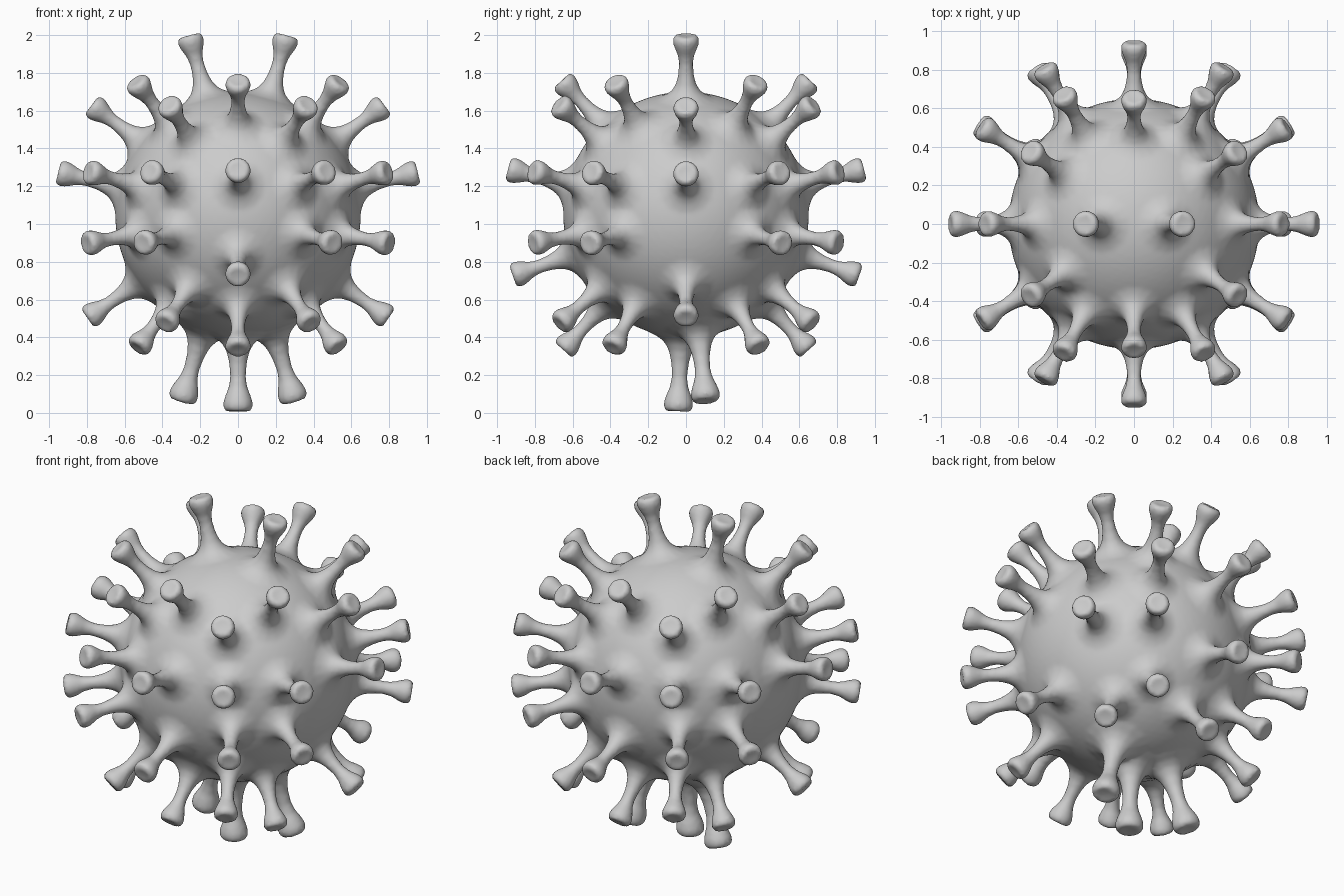
import bpy, bmesh, math
from mathutils import Vector

if "Cube" in bpy.data.objects:
    bpy.data.objects.remove(bpy.data.objects["Cube"])

CENTER = Vector((0, 0, 1.05))
BODY_R = 0.65

# spike profile: (distance from body centre, radius), dimpled at the tip
PROFILE = [(0.60, 0.16), (0.632, 0.145), (0.652, 0.105), (0.675, 0.075), (0.71, 0.054),
           (0.76, 0.041), (0.82, 0.036), (0.865, 0.043), (0.90, 0.058),
           (0.93, 0.068), (0.955, 0.067), (0.97, 0.052), (0.965, 0.022)]

# spike head positions, mirrored in x and y: (x, y, z, tip distance)
HEADS = [(0.25, 0, 1.97, 0.985),
         (0.53, 0.37, 1.74, 0.97), (0, 0.64, 1.74, 0.97),
         (0.75, 0, 1.61, 0.97), (0.36, 0.66, 1.62, 0.97),
         (0.92, 0, 1.265, 0.98), (0.77, 0.49, 1.27, 0.97),
         (0.45, 0.78, 1.27, 0.97), (0, 0.90, 1.28, 0.975),
         (0.78, 0.50, 0.90, 0.97), (0.50, 0.80, 0.90, 0.97),
         (0, 0.89, 0.735, 0.975), (0.77, 0, 0.52, 0.97),
         (0.38, 0.66, 0.48, 0.97), (0.52, 0.38, 0.36, 0.97), (0, 0.64, 0.345, 0.97)]
# the three longer spikes underneath are not mirrored front to back
UNDER = [(0.28, 0.10, 0.12, 1.04), (-0.28, 0.10, 0.12, 1.04), (0, -0.04, 0.05, 1.045)]


def add_spike(bm, head, tip, sides=14):
    """Lathe the spike profile along the ray from the body centre to the head."""
    d = (Vector(head) - CENTER).normalized()
    rot = d.to_track_quat('Z', 'Y')
    stretch = (tip - BODY_R) / (0.97 - BODY_R)
    thick = 1 + (stretch - 1) * 0.7
    rings = []
    for dist, rad in PROFILE:
        h = BODY_R + (dist - BODY_R) * stretch if dist > BODY_R else dist
        ring = []
        for i in range(sides):
            a = 2 * math.pi * i / sides
            p = Vector((rad * thick * math.cos(a), rad * thick * math.sin(a), h))
            ring.append(bm.verts.new(CENTER + rot @ p))
        rings.append(ring)
    for r0, r1 in zip(rings, rings[1:]):
        for i in range(sides):
            j = (i + 1) % sides
            bm.faces.new((r0[i], r0[j], r1[j], r1[i]))
    bm.faces.new(rings[0][::-1])
    bm.faces.new(rings[-1])


# round body
bm = bmesh.new()
bmesh.ops.create_icosphere(bm, subdivisions=5, radius=BODY_R)
bmesh.ops.translate(bm, verts=bm.verts, vec=CENTER)

# spikes all round
for x, y, z, tip in HEADS:
    for sx in ((1, -1) if x else (1,)):
        for sy in ((1, -1) if y else (1,)):
            add_spike(bm, (sx * x, sy * y, z), tip)
for x, y, z, tip in UNDER:
    add_spike(bm, (x, y, z), tip)

mesh = bpy.data.meshes.new("spiked_ball")
bm.to_mesh(mesh)
bm.free()
obj = bpy.data.objects.new("spiked_ball", mesh)
bpy.context.collection.objects.link(obj)

# fuse body and spikes into one softly blended skin
remesh = obj.modifiers.new("fuse", 'REMESH')
remesh.mode = 'VOXEL'
remesh.voxel_size = 0.013
remesh.use_smooth_shade = True
smooth = obj.modifiers.new("soften", 'SMOOTH')
smooth.factor = 0.5
smooth.iterations = 4
